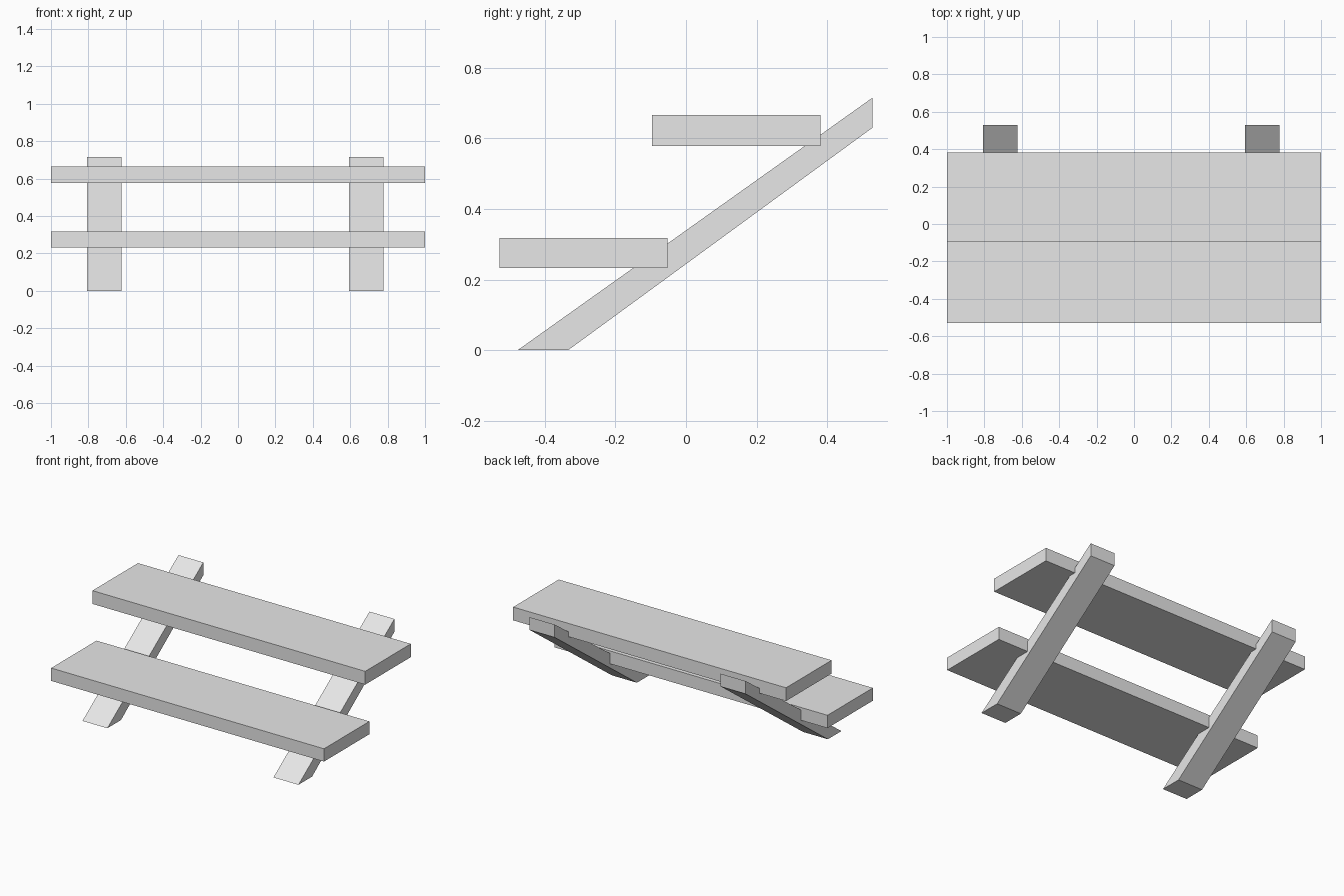
import bpy
import bmesh
from mathutils import Vector

cube = bpy.data.objects.get("Cube")
if cube:
    bpy.data.objects.remove(cube, do_unlink=True)

# Single plain grey for all parts
GREY = (0.8, 0.8, 0.8, 1.0)
grey = bpy.data.materials.new("light grey")
grey.use_nodes = True
grey.diffuse_color = GREY
grey.node_tree.nodes["Principled BSDF"].inputs["Base Color"].default_value = GREY


def extruded_part(name, profile, x0, x1):
    """Extrude a (y, z) side profile along x from x0 to x1."""
    bm = bmesh.new()
    face = bm.faces.new([bm.verts.new((x0, y, z)) for y, z in profile])
    result = bmesh.ops.extrude_face_region(bm, geom=[face])
    moved = [v for v in result["geom"] if isinstance(v, bmesh.types.BMVert)]
    bmesh.ops.translate(bm, verts=moved, vec=Vector((x1 - x0, 0, 0)))
    bmesh.ops.recalc_face_normals(bm, faces=bm.faces)
    mesh = bpy.data.meshes.new(name)
    bm.to_mesh(mesh)
    bm.free()
    mesh.materials.append(grey)
    obj = bpy.data.objects.new(name, mesh)
    bpy.context.collection.objects.link(obj)
    return obj


def box_profile(y0, y1, z0, z1):
    return [(y0, z0), (y1, z0), (y1, z1), (y0, z1)]


# Sloping side beams: level foot, upright cut at the top
beam = [(-0.477, 0), (-0.334, 0), (0.528, 0.63), (0.528, 0.715)]
extruded_part("right_beam", beam, -0.806, -0.624)
extruded_part("left_beam", beam, 0.594, 0.777)

# Step planks resting in the beams
extruded_part("lower_step", box_profile(-0.528, -0.053, 0.233, 0.318), -1, 1)
extruded_part("upper_step", box_profile(-0.096, 0.381, 0.578, 0.666), -1, 1)
